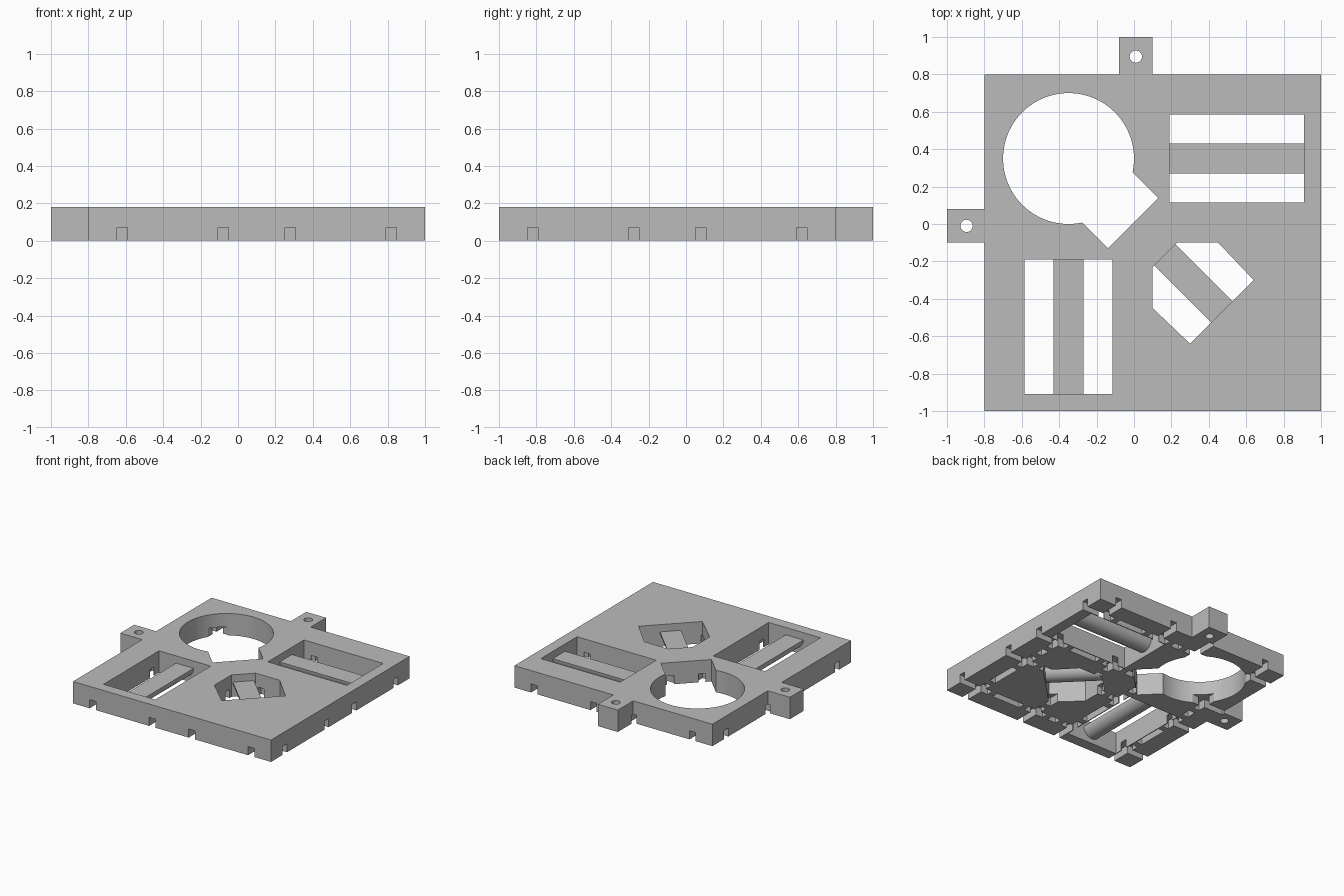
import bpy, bmesh, math
from mathutils import Matrix

cube = bpy.data.objects.get("Cube")
if cube:
    bpy.data.objects.remove(cube, do_unlink=True)

HEIGHT = 0.18
BAR_TOP = 0.12
BAR_RADIUS = 0.08

grey = bpy.data.materials.new("plain_grey")
grey.use_nodes = True
grey.diffuse_color = (0.5, 0.5, 0.5, 1)
grey.node_tree.nodes["Principled BSDF"].inputs["Base Color"].default_value = (0.5, 0.5, 0.5, 1)


def prisms(name, outlines, z0, z1):
    """One object holding an upright prism for each outline."""
    bm = bmesh.new()
    for outline in outlines:
        face = bm.faces.new([bm.verts.new((x, y, z0)) for x, y in outline])
        new = bmesh.ops.extrude_face_region(bm, geom=[face])["geom"]
        moved = [v for v in new if isinstance(v, bmesh.types.BMVert)]
        bmesh.ops.translate(bm, verts=moved, vec=(0, 0, z1 - z0))
    bmesh.ops.recalc_face_normals(bm, faces=bm.faces)
    return finish(name, bm)


def finish(name, bm):
    mesh = bpy.data.meshes.new(name)
    bm.to_mesh(mesh)
    bm.free()
    mesh.materials.append(grey)
    obj = bpy.data.objects.new(name, mesh)
    bpy.context.collection.objects.link(obj)
    return obj


def rect(x0, x1, y0, y1):
    return [(x0, y0), (x1, y0), (x1, y1), (x0, y1)]


def circle(cx, cy, r, n):
    return [(cx + r * math.cos(math.tau * i / n), cy + r * math.sin(math.tau * i / n))
            for i in range(n)]


def cut(target, outlines, z0=-0.1, z1=HEIGHT + 0.1):
    cutter = prisms("cutter", outlines, z0, z1)
    cutter.hide_render = True
    mod = target.modifiers.new("cut", 'BOOLEAN')
    mod.operation, mod.solver, mod.object = 'DIFFERENCE', 'EXACT', cutter
    bpy.context.view_layer.update()
    deps = bpy.context.evaluated_depsgraph_get()
    mesh = bpy.data.meshes.new_from_object(target.evaluated_get(deps))
    target.modifiers.clear()
    target.data = mesh
    bpy.data.objects.remove(cutter, do_unlink=True)


def half_round_bar(name, centre, length, angle):
    """Bar with a flat top and a rounded underside."""
    bm = bmesh.new()
    n = 20
    ring = []
    for i in range(n + 1):
        a = math.pi + math.pi * i / n
        ring.append(bm.verts.new((-length / 2, BAR_RADIUS * math.cos(a),
                                  BAR_RADIUS * math.sin(a))))
    face = bm.faces.new(ring)
    new = bmesh.ops.extrude_face_region(bm, geom=[face])["geom"]
    bmesh.ops.translate(bm, verts=[v for v in new if isinstance(v, bmesh.types.BMVert)],
                        vec=(length, 0, 0))
    bmesh.ops.recalc_face_normals(bm, faces=bm.faces)
    bm.transform(Matrix.Translation((*centre, BAR_TOP)) @ Matrix.Rotation(angle, 4, 'Z'))
    return finish(name, bm)


# Plate with two mounting tabs
plate = prisms("base_plate", [[
    (-0.8, -1), (1, -1), (1, 0.8), (0.1, 0.8), (0.1, 1), (-0.08, 1), (-0.08, 0.8),
    (-0.8, 0.8), (-0.8, 0.08), (-1, 0.08), (-1, -0.1), (-0.8, -0.1)]], 0, HEIGHT)

# Tab holes, round opening and pockets
cut(plate, [circle(0.01, 0.895, 0.033, 24), circle(-0.895, -0.01, 0.033, 24),
            circle(-0.35, 0.35, 0.35, 96),
            rect(0.19, 0.91, 0.115, 0.585), rect(-0.585, -0.115, -0.91, -0.19),
            [(0.1, -0.23), (0.1, -0.45), (0.3, -0.64), (0.64, -0.3),
             (0.45, -0.1), (0.23, -0.1)]])
# Slanted notch beside the round opening
cut(plate, [[(0.13, 0.14), (-0.07, 0.34), (-0.34, 0.07), (-0.14, -0.13)]])

# Interrupted grooves across the underside, in both directions
lines = [-0.72, -0.18, 0.18, 0.72]
spans = [(-0.92, lines[0] + 0.09)]
for a, b in zip(lines, lines[1:]):
    spans.append((a + 0.14, b - 0.14))
    spans.append((b - 0.09, b + 0.09))
spans[-1] = (lines[-1] - 0.09, 0.92)
W = 0.028
cut(plate, [rect(0.1 + c - W, 0.1 + c + W, s - 0.1, e - 0.1)
            for c in lines for s, e in spans], -0.1, 0.07)
cut(plate, [rect(0.1 + s, 0.1 + e, c - 0.1 - W, c - 0.1 + W)
            for c in lines for s, e in spans], -0.1, 0.07)

# Bars across the pockets
bars = [half_round_bar("back_pocket_bar", (0.55, 0.35), 0.72, 0),
        half_round_bar("front_pocket_bar", (-0.35, -0.55), 0.72, math.pi / 2),
        half_round_bar("slanted_pocket_bar", (0.318, -0.318), 0.432, -math.pi / 4)]

# Smooth curved walls, crisp edges
bpy.ops.object.select_all(action='DESELECT')
for obj in [plate] + bars:
    obj.select_set(True)
bpy.context.view_layer.objects.active = plate
bpy.ops.object.shade_smooth_by_angle(angle=math.radians(25))
